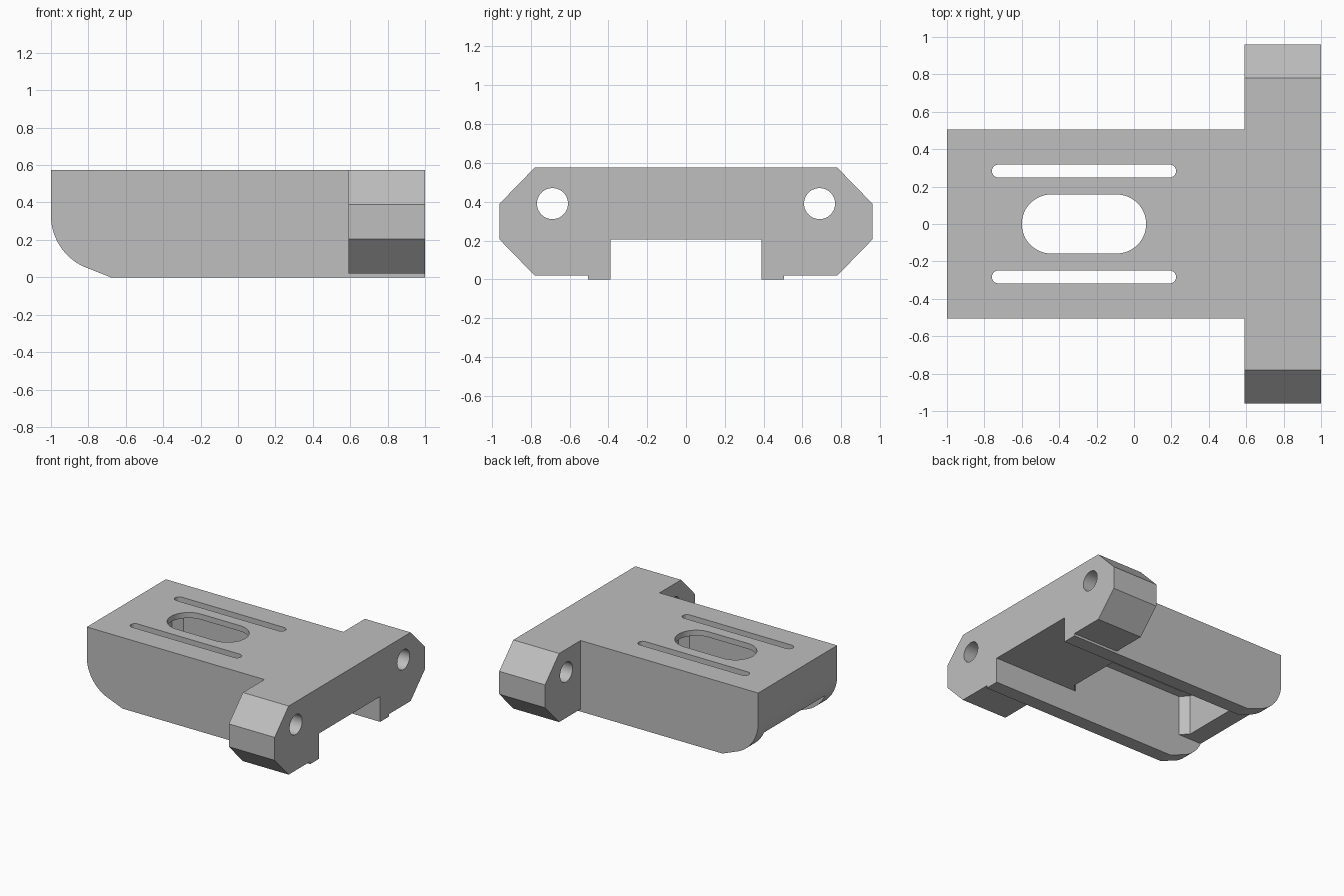
import bpy
import bmesh
from math import sin, cos, pi, radians
from mathutils import Vector

default = bpy.data.objects.get("Cube")
if default:
    bpy.data.objects.remove(default, do_unlink=True)

grey = bpy.data.materials.new("plain_grey")
grey.use_nodes = True
colour = (0.52, 0.52, 0.52, 1)
grey.diffuse_color = colour
grey.node_tree.nodes["Principled BSDF"].inputs["Base Color"].default_value = colour


def prism(name, points, axis, start, end):
    """Extrude a 2D profile along an axis; profile axes are the other two in xyz order."""
    def place(p):
        p = list(p)
        p.insert("xyz".index(axis), start)
        return Vector(p)
    bm = bmesh.new()
    face = bm.faces.new([bm.verts.new(place(p)) for p in points])
    shift = Vector([end - start if a == axis else 0 for a in "xyz"])
    new = bmesh.ops.extrude_face_region(bm, geom=[face])["geom"]
    bmesh.ops.translate(bm, vec=shift, verts=[v for v in new if isinstance(v, bmesh.types.BMVert)])
    bmesh.ops.recalc_face_normals(bm, faces=bm.faces)
    mesh = bpy.data.meshes.new(name)
    bm.to_mesh(mesh)
    bm.free()
    mesh.materials.append(grey)
    obj = bpy.data.objects.new(name, mesh)
    bpy.context.collection.objects.link(obj)
    return obj


def arc(cx, cy, r, a0, a1, n):
    angles = [radians(a0 + (a1 - a0) * i / n) for i in range(n + 1)]
    return [(cx + r * cos(a), cy + r * sin(a)) for a in angles]


def stadium(x0, x1, y, r, n):
    return arc(x1 - r, y, r, -90, 90, n) + arc(x0 + r, y, r, 90, 270, n)


def combine(target, tool, operation):
    """Apply a boolean and discard the tool."""
    mod = target.modifiers.new(operation.lower(), "BOOLEAN")
    mod.object, mod.operation, mod.solver = tool, operation, "EXACT"
    evaluated = target.evaluated_get(bpy.context.evaluated_depsgraph_get())
    mesh = bpy.data.meshes.new_from_object(evaluated)
    target.modifiers.clear()
    target.data = mesh
    bpy.data.objects.remove(tool, do_unlink=True)


# Main block with a rounded lower nose
nose = arc(-0.7, 0.33, 0.3, 180, 246, 14)
bracket = prism("bracket_body", [(1, 0), (1, 0.575), (-1, 0.575)] + nose + [(-0.68, 0)],
                "y", -0.505, 0.505)

# Crossbar with bevelled ends
half = [(0.78, 0.02), (0.96, 0.205), (0.96, 0.39), (0.78, 0.575)]
octagon = half + [(-y, z) for y, z in reversed(half)]
combine(bracket, prism("crossbar", octagon, "x", 0.59, 1), "UNION")

# Open channel underneath, and the deeper pocket with clipped corners
channel = [(-0.39, -0.2), (0.39, -0.2), (0.39, 0.205), (-0.39, 0.205)]
combine(bracket, prism("channel_cutter", channel, "x", -1.2, 1.2), "DIFFERENCE")
side = [(-0.76, 0.39), (0.24, 0.39), (0.3, 0.33)]
pocket = [(-0.82, 0.33)] + side
pocket += [(x, -y) for x, y in reversed(pocket)]
combine(bracket, prism("pocket_cutter", pocket, "z", 0.1, 0.53), "DIFFERENCE")

# Large window and two narrow slots through the roof
openings = [(-0.6, 0.065, 0, 0.158, 24), (-0.76, 0.225, 0.283, 0.035, 10),
            (-0.76, 0.225, -0.283, 0.035, 10)]
for opening in openings:
    combine(bracket, prism("opening_cutter", stadium(*opening), "z", 0.4, 0.8), "DIFFERENCE")

# Bolt holes through both crossbar ends
for s in (-1, 1):
    hole = arc(s * 0.688, 0.39, 0.08, 0, 360, 40)[:-1]
    combine(bracket, prism("bolt_hole_cutter", hole, "x", 0.4, 1.2), "DIFFERENCE")

bpy.ops.object.select_all(action="DESELECT")
bracket.select_set(True)
bpy.context.view_layer.objects.active = bracket
bpy.ops.object.shade_smooth_by_angle(angle=pi / 9)
